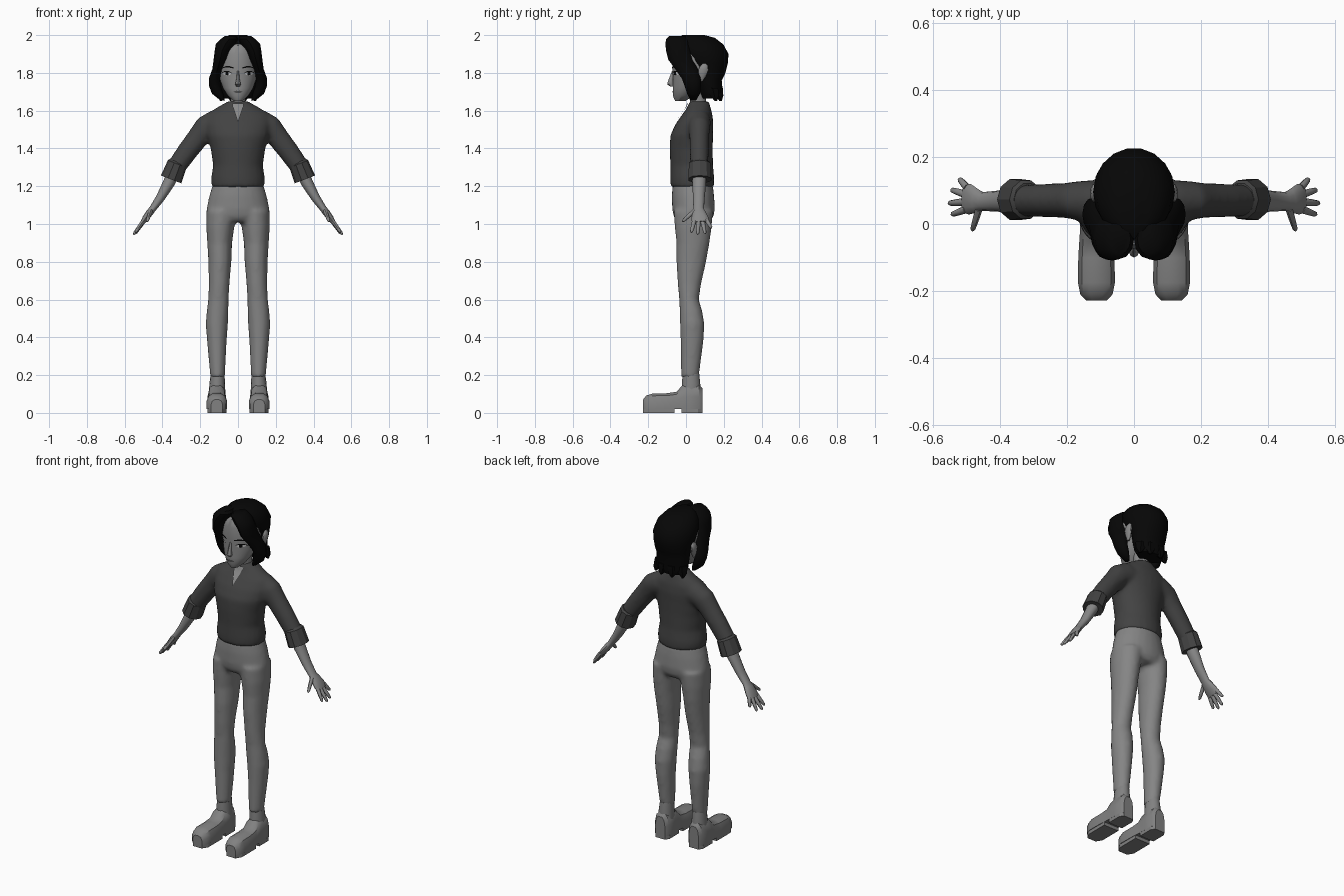
import bpy, bmesh, math
from mathutils import Vector


def material(name, r, g, b):
    m = bpy.data.materials.new(name)
    m.diffuse_color = (r, g, b, 1)
    return m


SKIN = material("skin grey", .25, .25, .25)
PANTS = material("trouser grey", .235, .235, .235)
BOOT = material("boot grey", .22, .22, .22)
KNIT = material("dark sweater", .055, .055, .055)
HAIR = material("black hair", .002, .002, .002)
WHITE = material("eye white", .6, .6, .6)
LIP = material("lip grey", .07, .07, .07)


def finish(name, bm, mat, mirror=False, angle=45):
    bmesh.ops.recalc_face_normals(bm, faces=bm.faces)
    me = bpy.data.meshes.new(name)
    bm.to_mesh(me)
    bm.free()
    me.materials.append(mat)
    ob = bpy.data.objects.new(name, me)
    bpy.context.collection.objects.link(ob)
    bpy.ops.object.select_all(action='DESELECT')
    ob.select_set(True)
    bpy.context.view_layer.objects.active = ob
    bpy.ops.object.shade_smooth_by_angle(angle=math.radians(angle))
    if mirror:
        mod = ob.modifiers.new("mirror", 'MIRROR')
        mod.use_mirror_merge = False
    return ob


def bridge(bm, loops):
    """Skin a list of equal-length point loops and cap both ends."""
    vs = [[bm.verts.new(p) for p in lp] for lp in loops]
    n = len(vs[0])
    for a, b in zip(vs, vs[1:]):
        for i in range(n):
            j = (i + 1) % n
            bm.faces.new((a[i], a[j], b[j], b[i]))
    bm.faces.new(vs[0])
    bm.faces.new(vs[-1])


def stack(rings, n=24, e=2.0):
    """Horizontal rounded rings from (z, cx, cy, rx, ry)."""
    out = []
    for z, cx, cy, rx, ry in rings:
        lp = []
        for i in range(n):
            c, s = math.cos(math.tau * i / n), math.sin(math.tau * i / n)
            lp.append((cx + rx * math.copysign(abs(c) ** (2 / e), c),
                       cy + ry * math.copysign(abs(s) ** (2 / e), s), z))
        out.append(lp)
    return out


def tube(path, n=12):
    """Rings along a path of (x, y, z, radius, radius across y)."""
    pts = [Vector(p[:3]) for p in path]
    out = []
    for k, p in enumerate(path):
        t = (pts[min(k + 1, len(pts) - 1)] - pts[max(k - 1, 0)]).normalized()
        a = t.cross(Vector((0, 1, 0))).normalized()
        b = a.cross(t)
        out.append([pts[k] + a * p[3] * math.cos(math.tau * i / n)
                    + b * p[4] * math.sin(math.tau * i / n) for i in range(n)])
    return out


def part(name, loops, mat, mirror=False, angle=45):
    bm = bmesh.new()
    bridge(bm, loops)
    return finish(name, bm, mat, mirror, angle)


def fused(name, groups, mat, voxel):
    """Several lofts melted into one smooth skin."""
    bm = bmesh.new()
    for g in groups:
        bridge(bm, g)
    ob = finish(name, bm, mat)
    r = ob.modifiers.new("fuse", 'REMESH')
    r.mode, r.voxel_size, r.use_smooth_shade = 'VOXEL', voxel, True
    s = ob.modifiers.new("soften", 'SMOOTH')
    s.factor, s.iterations = .5, 4


def flip(loops):
    return [[(-p[0], p[1], p[2]) for p in lp] for lp in loops]


def plate(name, cols, rings, mat, lift=.004, rows=5, mirror=False):
    """Thin patch laid on the front of a ring stack; cols are (x, z0, z1)."""
    bm = bmesh.new()
    grid = []
    for x, z0, z1 in cols:
        line = []
        for k in range(rows + 1):
            z = z0 + (z1 - z0) * k / rows
            for a, b in zip(rings, rings[1:]):
                lo, hi = (a, b) if a[0] < b[0] else (b, a)
                if lo[0] <= z <= hi[0]:
                    f = (z - lo[0]) / (hi[0] - lo[0])
                    cy, rx, ry = (lo[i] + (hi[i] - lo[i]) * f for i in (2, 3, 4))
            y = cy - ry * math.sqrt(max(0, 1 - (x / rx) ** 2)) - lift
            line.append(bm.verts.new((x, y, z)))
        grid.append(line)
    for a, b in zip(grid, grid[1:]):
        for k in range(rows):
            bm.faces.new((a[k], b[k], b[k + 1], a[k + 1]))
    ob = finish(name, bm, mat, mirror)
    if sum(p.normal.y for p in ob.data.polygons) > 0:
        ob.data.flip_normals()


# Sweater: torso and both sleeves
torso = [(1.195, 0, .033, .14, .115), (1.24, 0, .033, .143, .117), (1.31, 0, .03, .132, .113),
         (1.40, 0, .028, .145, .114), (1.47, 0, .03, .165, .113), (1.53, 0, .045, .175, .10),
         (1.58, 0, .06, .165, .08), (1.615, 0, .068, .115, .062), (1.65, 0, .07, .052, .052)]
sleeve = tube([(.06, .07, 1.54, .06, .06), (.12, .07, 1.535, .07, .062), (.17, .07, 1.51, .066, .058),
               (.21, .07, 1.46, .058, .052), (.27, .07, 1.382, .055, .05), (.335, .07, 1.29, .05, .048)], 16)
fused("sweater", [stack(torso), sleeve, flip(sleeve)], KNIT, .012)
part("rolled_cuff", tube([(.318, .073, 1.326, .045, .05), (.322, .073, 1.318, .053, .06),
                          (.354, .073, 1.236, .058, .064), (.352, .073, 1.24, .042, .047),
                          (.345, .073, 1.26, .036, .04)], 10), KNIT, True, 30)

# Neck and the open V of the collar
part("neck", stack([(1.56, 0, .07, .042, .045), (1.64, 0, .065, .04, .042), (1.72, 0, .055, .042, .045)], 16), SKIN)
plate("neck_opening", [(x / 100, 1.54 + abs(x) * .029, 1.638) for x in (-3, -2, -1, 0, 1, 2, 3)],
      torso, SKIN, .008, 8)

# Forearms, palms and fingers
part("forearm", tube([(.33, .07, 1.30, .034, .036), (.362, .07, 1.225, .032, .037), (.41, .068, 1.14, .024, .031),
                      (.452, .067, 1.08, .018, .028), (.468, .069, 1.06, .019, .036),
                      (.49, .074, 1.03, .017, .046), (.505, .076, 1.008, .012, .043)]), SKIN, True)
fingers = {"little": ((.497, .108, 1.022), (.521, .135, .978)), "ring": ((.502, .088, 1.012), (.545, .102, .948)),
           "middle": ((.502, .066, 1.012), (.553, .062, .944)), "index": ((.50, .044, 1.018), (.544, .028, .955)),
           "thumb": ((.462, .045, 1.07), (.482, -.02, 1.012))}
for nm, (a, b) in fingers.items():
    a, b = Vector(a), Vector(b)
    part(nm + "_finger", tube([(*a, .011, .012), (*a.lerp(b, .5), .010, .0105),
                               (*a.lerp(b, .9), .008, .008), (*b, .003, .003)], 8), SKIN, True)

# Trousers: hips and two legs
hips = stack([(1.215, 0, .035, .132, .106), (1.15, 0, .037, .152, .112), (1.08, 0, .04, .167, .113),
              (1.04, 0, .04, .168, .106), (1.01, 0, .04, .15, .085)])
leg = stack([(1.07, .085, .04, .082, .104), (.98, .094, .038, .074, .098), (.90, .097, .037, .066, .088),
             (.80, .096, .028, .061, .079), (.68, .1, .018, .055, .062), (.60, .104, .016, .054, .052),
             (.54, .108, .026, .058, .06), (.47, .112, .033, .059, .065), (.38, .112, .032, .052, .061),
             (.19, .108, .021, .039, .047)], 20)
fused("trousers", [hips, leg, flip(leg)], PANTS, .012)


# Boots: shaft, upper, and split sole
def foot(secs, z0):
    prof = ((-1, 0), (-1.02, .5), (-.8, .85), (-.4, 1), (.4, 1), (.8, .85), (1.02, .5), (1, 0))
    return [[(.112 + u * w, y, z0 + v * (h - z0)) for u, v in prof] for y, w, h in secs]


part("boot_shaft", stack([(.10, .11, .027, .043, .052), (.15, .11, .027, .042, .05),
                          (.21, .108, .026, .036, .045)], 14), BOOT, True)
part("boot_upper", foot([(.087, .032, .13), (.07, .045, .15), (.02, .048, .155), (-.02, .048, .145),
                         (-.05, .05, .112), (-.10, .053, .104), (-.175, .054, .103), (-.21, .047, .092),
                         (-.228, .03, .07)], .02), BOOT, True, 35)


def block(w0, w1, y0, y1):
    ym = (y0 + y1) / 2
    return [[(.112 + s * w, y, z) for s, z in ((-1, 0), (-1, .021), (1, .021), (1, 0))]
            for y, w in ((y0, w0), (y0 + (ym - y0) * .4, max(w0, w1)), (y1, w1))]


part("boot_heel", block(.032, .047, .087, -.025), BOOT, True, 30)
part("boot_sole", block(.03, .05, -.228, -.06), BOOT, True, 30)

# Head, nose and ears
head = [(1.652, 0, -.03, .024, .028), (1.68, 0, -.014, .055, .056), (1.72, 0, .006, .08, .076),
        (1.77, 0, .03, .098, .10), (1.83, 0, .04, .107, .112), (1.90, 0, .045, .103, .118),
        (1.945, 0, .05, .08, .112), (1.968, 0, .05, .05, .07)]
part("head", stack(head, 32), SKIN)
part("nose", stack([(1.81, 0, -.068, .005, .006), (1.765, 0, -.08, .009, .012),
                    (1.74, 0, -.082, .015, .018), (1.728, 0, -.074, .009, .01)], 8), SKIN)
part("ear", stack([(1.755, .108, .08, .007, .008), (1.78, .113, .086, .011, .02),
                   (1.815, .118, .092, .013, .028), (1.84, .118, .096, .009, .02),
                   (1.85, .116, .098, .003, .008)], 10), SKIN, True)

# Painted face plates
plate("eye", [(.035, 1.797, 1.799), (.045, 1.789, 1.804), (.06, 1.787, 1.807), (.072, 1.79, 1.805),
              (.082, 1.798, 1.80)], head, WHITE, .004, 3, True)
plate("iris", [(.051, 1.79, 1.804), (.058, 1.787, 1.806), (.066, 1.79, 1.804)], head, HAIR, .006, 3, True)
plate("lash", [(.032, 1.797, 1.80), (.045, 1.803, 1.808), (.06, 1.805, 1.811), (.074, 1.803, 1.809),
               (.086, 1.797, 1.80)], head, HAIR, .006, 2, True)
plate("eyebrow", [(.025, 1.824, 1.83), (.045, 1.828, 1.836), (.065, 1.829, 1.836),
                  (.085, 1.823, 1.827)], head, HAIR, .005, 2, True)
plate("mouth", [(-.024, 1.699, 1.701), (-.01, 1.694, 1.706), (0, 1.693, 1.705), (.01, 1.694, 1.706),
                (.024, 1.699, 1.701)], head, LIP, .005, 2)

# Hair: back cap, nape tufts and the two parted side curtains
part("hair_cap", stack([(1.665, 0, .135, .08, .05), (1.70, 0, .132, .098, .064), (1.76, 0, .122, .1, .068),
                        (1.80, 0, .125, .105, .085), (1.85, 0, .108, .117, .115), (1.90, 0, .095, .122, .132),
                        (1.95, 0, .075, .11, .125), (1.985, 0, .055, .08, .10), (2.0, 0, .04, .045, .06)], 18),
     HAIR)
for x, y in ((.03, .165), (.075, .14)):
    part("nape_tuft", stack([(1.72, x, y, .032, .035), (1.68, x * 1.1, y + .01, .028, .026),
                             (1.652, x * 1.2, y + .018, .006, .008)], 6), HAIR, True)
part("hair_curtain", stack([(1.995, .04, -.045, .03, .045), (1.98, .045, -.045, .045, .06),
                            (1.955, .065, -.045, .052, .064), (1.92, .083, -.04, .04, .066),
                            (1.87, .095, -.028, .034, .066), (1.82, .109, .003, .027, .06),
                            (1.77, .123, .028, .031, .05), (1.73, .122, .036, .031, .043),
                            (1.69, .108, .04, .03, .034), (1.655, .082, .038, .012, .016)], 12), HAIR, True)
